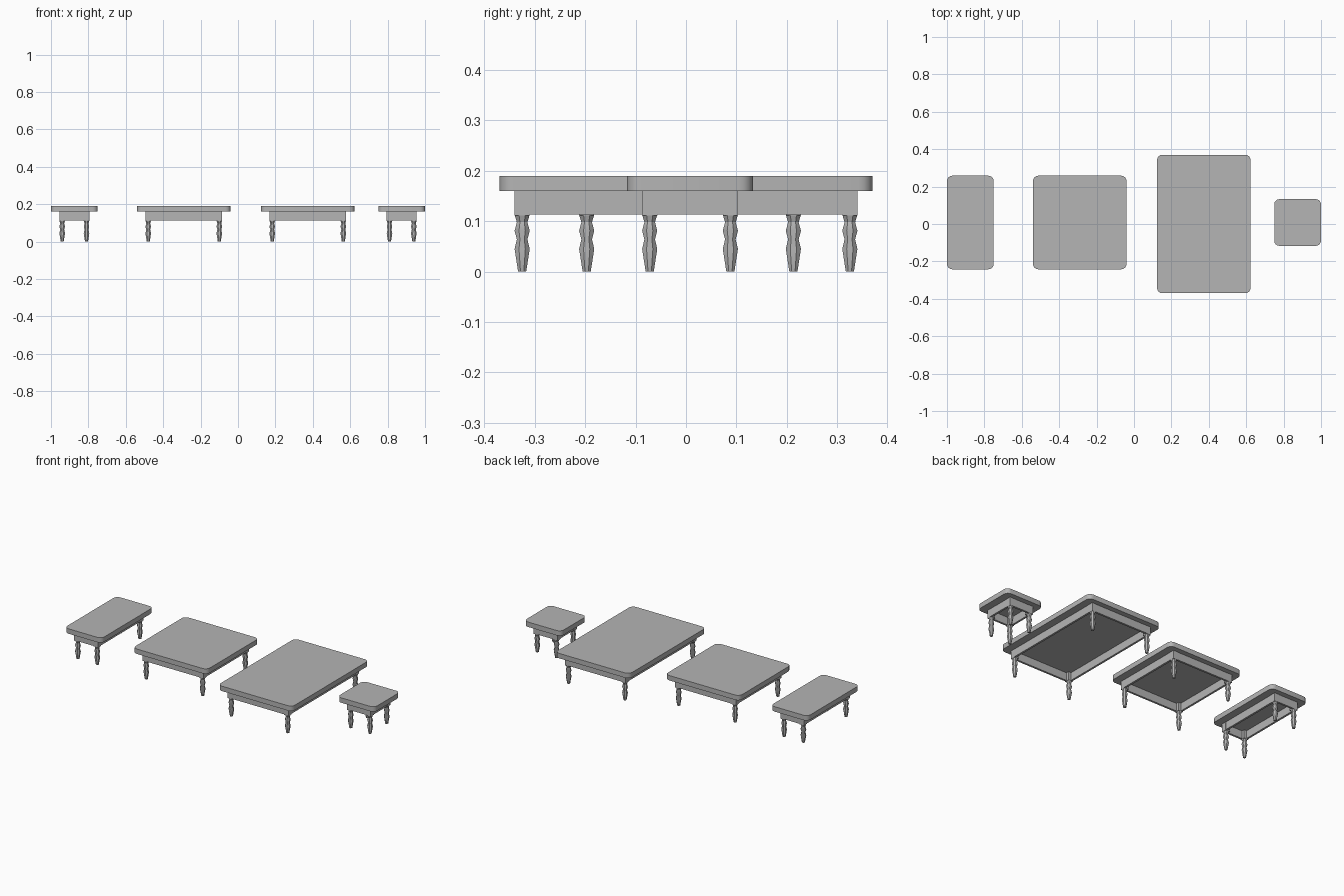
import bpy, bmesh
from math import pi, cos, sin

cube = bpy.data.objects.get("Cube")
if cube:
    bpy.data.objects.remove(cube, do_unlink=True)

# One plain grey for everything
grey = bpy.data.materials.new("plain_grey")
grey.use_nodes = True
colour = (0.46, 0.46, 0.46, 1)
grey.diffuse_color = colour
grey.node_tree.nodes["Principled BSDF"].inputs["Base Color"].default_value = colour

TOP_Z, TOP_THICK = 0.16, 0.03
APRON_Z = 0.113
LEG_R = 0.015
INSET_X, INSET_Y = 0.06, 0.045
CORNER_R = 0.028


def finish(bm, name, angle=pi / 6):
    bmesh.ops.recalc_face_normals(bm, faces=bm.faces)
    mesh = bpy.data.meshes.new(name)
    bm.to_mesh(mesh)
    bm.free()
    obj = bpy.data.objects.new(name, mesh)
    bpy.context.collection.objects.link(obj)
    mesh.materials.append(grey)
    bpy.ops.object.select_all(action='DESELECT')
    obj.select_set(True)
    bpy.context.view_layer.objects.active = obj
    bpy.ops.object.shade_smooth_by_angle(angle=angle)
    return obj


def add_box(bm, x, y, z0, z1, sx, sy):
    verts = bmesh.ops.create_cube(bm, size=1)["verts"]
    bmesh.ops.scale(bm, vec=(sx, sy, z1 - z0), verts=verts)
    bmesh.ops.translate(bm, vec=(x, y, (z0 + z1) / 2), verts=verts)


def table_top(name, x, y, w, d):
    # Slab with rounded vertical corners
    bm = bmesh.new()
    add_box(bm, x, y, TOP_Z, TOP_Z + TOP_THICK, w, d)
    uprights = [e for e in bm.edges
                if abs(e.verts[0].co.z - e.verts[1].co.z) > TOP_THICK / 2]
    bmesh.ops.bevel(bm, geom=uprights, offset=CORNER_R, segments=4,
                    profile=0.5, affect='EDGES')
    finish(bm, name + "_top")


def apron(name, x, y, lx, ly):
    # Four thin rails between the leg posts
    bm = bmesh.new()
    t = 0.012
    off = LEG_R - 0.001 - t / 2
    for s in (-1, 1):
        add_box(bm, x, y + s * (ly + off), APRON_Z, TOP_Z, 2 * lx, t)
        add_box(bm, x + s * (lx + off), y, APRON_Z, TOP_Z, t, 2 * ly)
    finish(bm, name + "_apron")


# Turned leg: (height, radius)
LEG = [(0, 0.008), (0.045, 0.015), (0.064, 0.0105), (0.081, 0.015),
       (0.098, 0.0105), (APRON_Z, 0.015)]


def leg(name, x, y):
    bm = bmesh.new()
    add_box(bm, x, y, APRON_Z - 0.002, TOP_Z, 2 * LEG_R, 2 * LEG_R)
    n = 8
    rings = []
    for z, r in LEG:
        r /= cos(pi / n)
        rings.append([bm.verts.new((x + r * cos((i + 0.5) * 2 * pi / n),
                                    y + r * sin((i + 0.5) * 2 * pi / n), z))
                      for i in range(n)])
    for a, b in zip(rings, rings[1:]):
        for i in range(n):
            j = (i + 1) % n
            bm.faces.new((a[i], a[j], b[j], b[i]))
    bm.faces.new(rings[0])
    bm.faces.new(rings[-1])
    finish(bm, name)


def table(name, x, y, w, d):
    lx, ly = w / 2 - INSET_X, d / 2 - INSET_Y
    table_top(name, x, y, w, d)
    apron(name, x, y, lx, ly)
    for sx, side in ((-1, "right"), (1, "left")):
        for sy, end in ((-1, "front"), (1, "back")):
            leg(f"{name}_{end}_{side}_leg", x + sx * lx, y + sy * ly)


table("narrow_table", -0.875, 0.008, 0.25, 0.5)
table("square_table", -0.29, 0.008, 0.5, 0.5)
table("long_table", 0.373, 0, 0.5, 0.74)
table("side_table", 0.875, 0.008, 0.25, 0.25)
